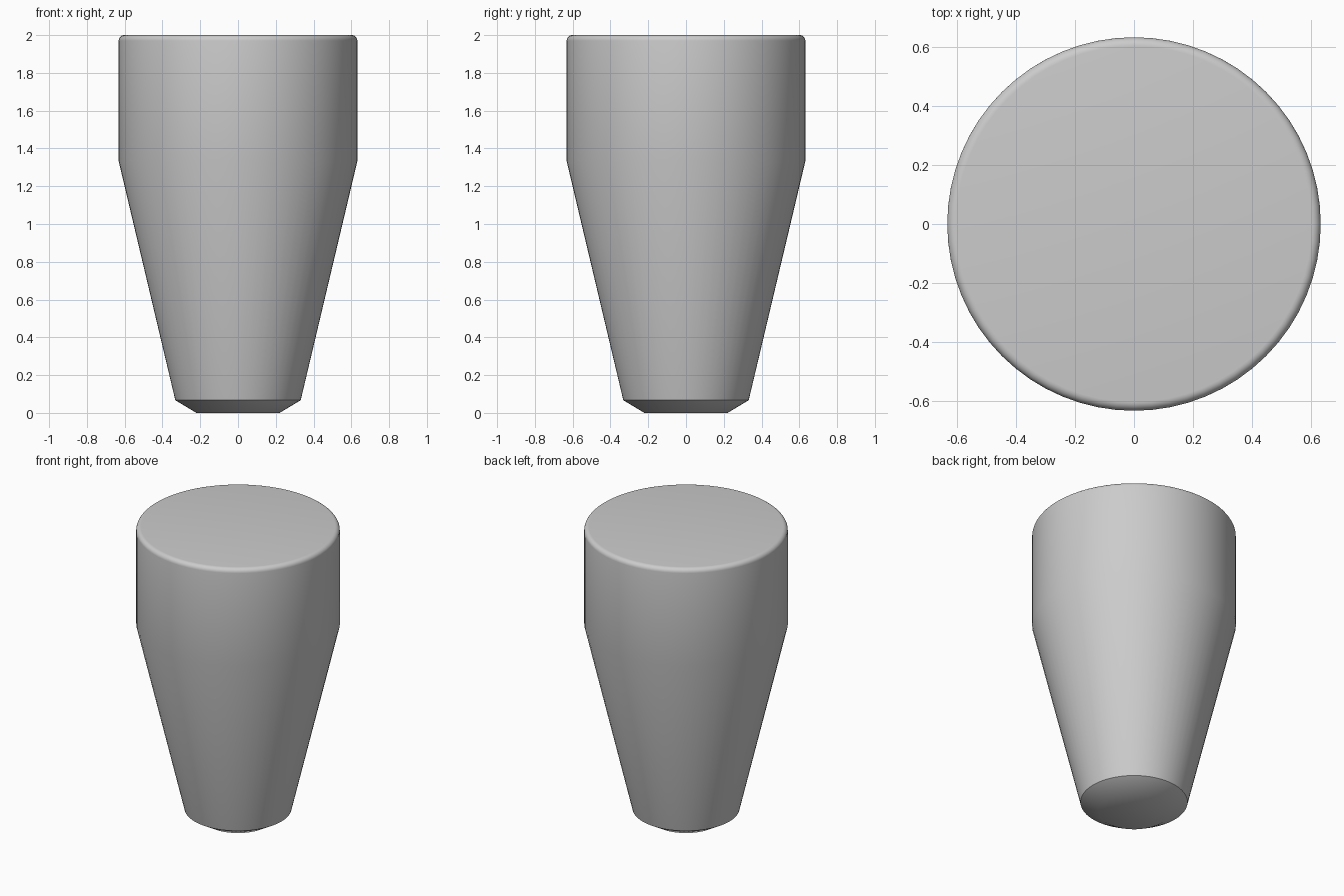
import bpy, bmesh, math

# Remove the default cube
cube = bpy.data.objects.get("Cube")
if cube:
    bpy.data.objects.remove(cube, do_unlink=True)

SEGMENTS = 64
RADIUS, HEIGHT, ROUND = 0.632, 2.0, 0.03

# Grey material
grey = bpy.data.materials.new("plain_grey")
grey.use_nodes = True
colour = (0.6, 0.6, 0.6, 1)
grey.diffuse_color = colour
grey.node_tree.nodes["Principled BSDF"].inputs["Base Color"].default_value = colour

# Half profile: chamfered foot, tapered body, straight collar, rounded rim
profile = [(0.22, 0), (0.332, 0.067), (RADIUS, 1.333)]
for i in range(7):
    a = math.pi / 2 * i / 6
    profile.append((RADIUS - ROUND + ROUND * math.cos(a),
                    HEIGHT - ROUND + ROUND * math.sin(a)))

# Turn the profile into stacked rings, bridged and capped
bm = bmesh.new()
rings = []
for r, z in profile:
    rings.append([bm.verts.new((r * math.cos(t), r * math.sin(t), z))
                  for t in (2 * math.pi * k / SEGMENTS for k in range(SEGMENTS))])
for low, high in zip(rings, rings[1:]):
    for k in range(SEGMENTS):
        n = (k + 1) % SEGMENTS
        bm.faces.new((low[k], low[n], high[n], high[k]))
bm.faces.new(rings[0][::-1])
bm.faces.new(rings[-1])

mesh = bpy.data.meshes.new("tapered_peg")
bm.to_mesh(mesh)
bm.free()
mesh.materials.append(grey)
peg = bpy.data.objects.new("tapered_peg", mesh)
bpy.context.collection.objects.link(peg)

# Smooth shading, with the foot edge kept sharp
bpy.ops.object.select_all(action='DESELECT')
peg.select_set(True)
bpy.context.view_layer.objects.active = peg
bpy.ops.object.shade_smooth_by_angle(angle=math.radians(35))
